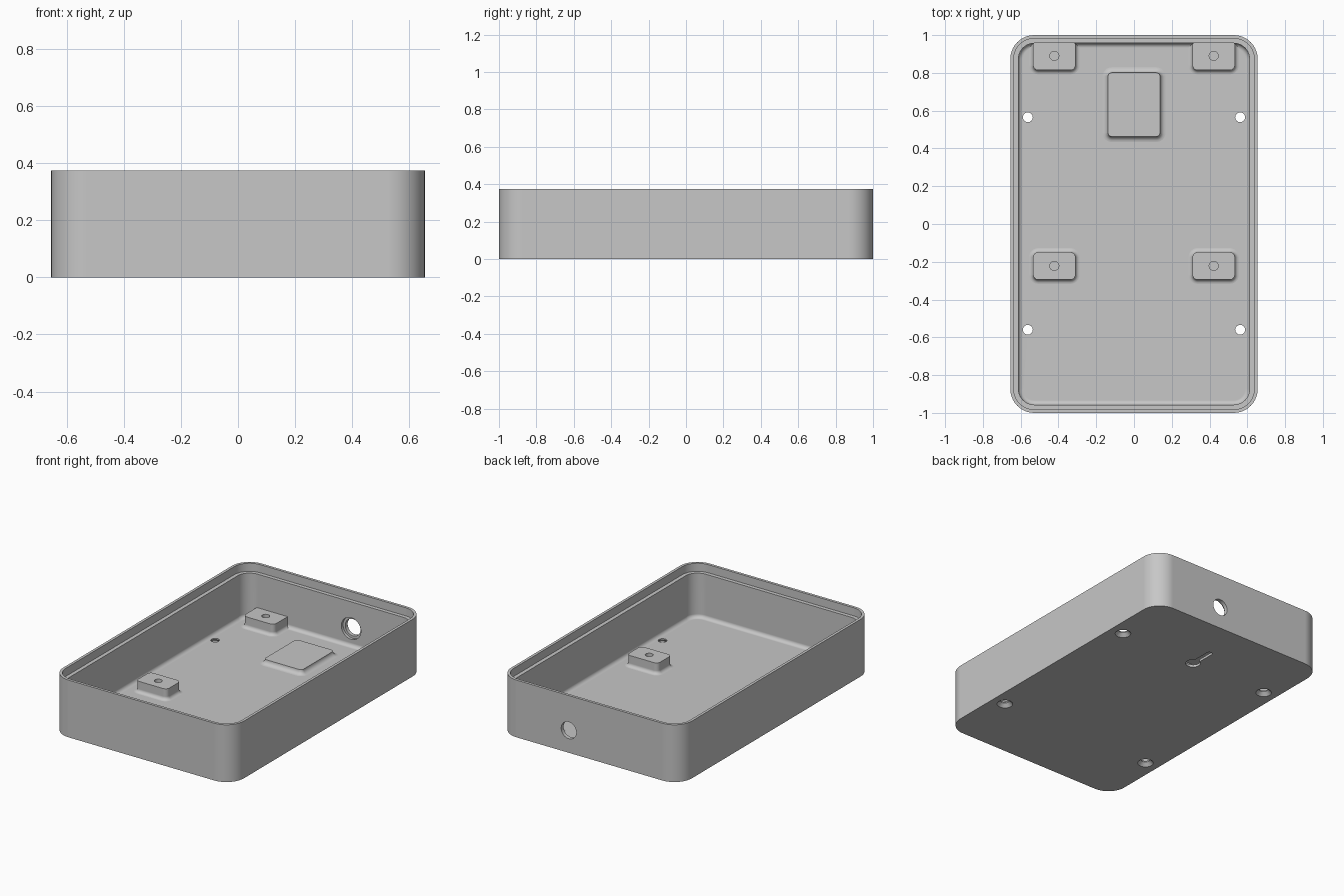
import bpy, bmesh, math

cube = bpy.data.objects.get("Cube")
if cube:
    bpy.data.objects.remove(cube, do_unlink=True)

grey = bpy.data.materials.new("plain grey")
grey.use_nodes = True
grey.diffuse_color = (0.57, 0.57, 0.57, 1)
grey.node_tree.nodes["Principled BSDF"].inputs["Base Color"].default_value = grey.diffuse_color

FLOOR, HEIGHT, LEDGE = 0.03, 0.375, 0.322
QUARTER = math.pi / 2


def ring(cx, cy, hx, hy, r, z, steps=10):
    """Rounded rectangle outline at height z."""
    pts = []
    for k, (sx, sy) in enumerate([(1, 1), (-1, 1), (-1, -1), (1, -1)]):
        for i in range(steps + 1):
            a = QUARTER * (k + i / steps)
            pts.append((cx + sx * (hx - r) + r * math.cos(a),
                        cy + sy * (hy - r) + r * math.sin(a), z))
    return pts


def loft(name, rings):
    """Closed solid skinned through a stack of outlines."""
    bm = bmesh.new()
    loops = [[bm.verts.new(p) for p in r] for r in rings]
    n = len(loops[0])
    for a, b in zip(loops, loops[1:]):
        for i in range(n):
            j = (i + 1) % n
            bm.faces.new((a[i], a[j], b[j], b[i]))
    bm.faces.new(loops[0][::-1])
    bm.faces.new(loops[-1])
    bmesh.ops.recalc_face_normals(bm, faces=bm.faces)
    mesh = bpy.data.meshes.new(name)
    bm.to_mesh(mesh)
    bm.free()
    mesh.materials.append(grey)
    obj = bpy.data.objects.new(name, mesh)
    bpy.context.collection.objects.link(obj)
    return obj


def cone(r1, r2, depth, loc, rot=(0, 0, 0)):
    bpy.ops.mesh.primitive_cone_add(vertices=40, radius1=r1, radius2=r2, depth=depth,
                                    location=loc, rotation=rot)
    obj = bpy.context.object
    obj.name = "cutter"
    obj.data.materials.append(grey)
    return obj


def activate(obj):
    bpy.ops.object.select_all(action='DESELECT')
    obj.select_set(True)
    bpy.context.view_layer.objects.active = obj


def cut(obj, cutter, keep=False):
    cutter.hide_render = True
    activate(obj)
    mod = obj.modifiers.new("cut", 'BOOLEAN')
    mod.operation, mod.solver, mod.object = 'DIFFERENCE', 'EXACT', cutter
    bpy.ops.object.modifier_apply(modifier=mod.name)
    if not keep:
        bpy.data.objects.remove(cutter, do_unlink=True)


def finish(obj):
    activate(obj)
    bpy.ops.object.shade_smooth_by_angle(angle=math.radians(32))
    mod = obj.modifiers.new("flat_normals", 'WEIGHTED_NORMAL')
    mod.keep_sharp = True


def pad(name, cx, cy, hx, hy, r, top, f):
    """Raised block with a concave fillet where it meets the floor."""
    rings = [ring(cx, cy, hx + f, hy + f, r + f, FLOOR - 0.006, 6)]
    for i in range(7):
        t = QUARTER * i / 6
        out = f * (1 - math.sin(t))
        rings.append(ring(cx, cy, hx + out, hy + out, r + out,
                          FLOOR + f * (1 - math.cos(t)), 6))
    if top > FLOOR + f + 0.001:
        rings.append(ring(cx, cy, hx, hy, r, top, 6))
    return loft(name, rings)


def wall(inset, z):
    return ring(0, 0, 0.655 - inset, 1 - inset, 0.127 - inset, z)


# Tray: outer wall, stepped rim, inner wall, floor fillet
LIP, WALL, FILLET = 0.018, 0.043, 0.024
shell = [wall(0, 0), wall(0, HEIGHT), wall(LIP, HEIGHT), wall(LIP, LEDGE), wall(WALL, LEDGE)]
for i in range(7):
    t = QUARTER * i / 6
    shell.append(wall(WALL + FILLET * (1 - math.cos(t)), FLOOR + FILLET * (1 - math.sin(t))))
tray = loft("tray", shell)

# Countersunk screw holes in the floor
for x in (-0.562, 0.562):
    for y in (-0.56, 0.565):
        cut(tray, cone(0.026, 0.026, 0.2, (x, y, 0)))
        cut(tray, cone(0.052, 0.026, 0.026, (x, y, 0.009)))

# Cable hole in the back wall with an inner counterbore
cut(tray, cone(0.055, 0.055, 0.3, (0.15, 1, 0.147), (QUARTER, 0, 0)))
cut(tray, cone(0.071, 0.071, 0.1, (0.15, 0.925, 0.147), (QUARTER, 0, 0)))

# Raised cover over the hanging keyhole, hollow beneath
cover = pad("keyhole_cover", 0, 0.632, 0.138, 0.169, 0.02, 0.06, 0.029)
pocket = loft("cutter", [ring(0, 0.632, 0.1, 0.145, 0.02, z, 4) for z in (0.016, 0.046)])
cut(cover, pocket, keep=True)
cut(tray, pocket)
cut(tray, cone(0.045, 0.045, 0.04, (0, 0.562, 0)))
cut(tray, loft("cutter", [ring(0, 0.645, 0.018, 0.09, 0.0175, z, 8) for z in (-0.02, 0.02)]))

# Mounting bosses with blind holes, the rear pair merging into the back wall
parts = [tray, cover]
for side, x in (("right", 0.422), ("left", -0.422)):
    name = "left" if x > 0 else "right"
    for place, cy, hy, hole_y in (("front", -0.222, 0.073, -0.222),
                                  ("rear", 0.894, 0.08, 0.89)):
        boss = pad(f"{place}_{name}_boss", x, cy, 0.112, hy, 0.027, 0.102, 0.022)
        cut(boss, cone(0.024, 0.024, 0.12, (x, hole_y, 0.105)))
        parts.append(boss)

for obj in parts:
    finish(obj)
